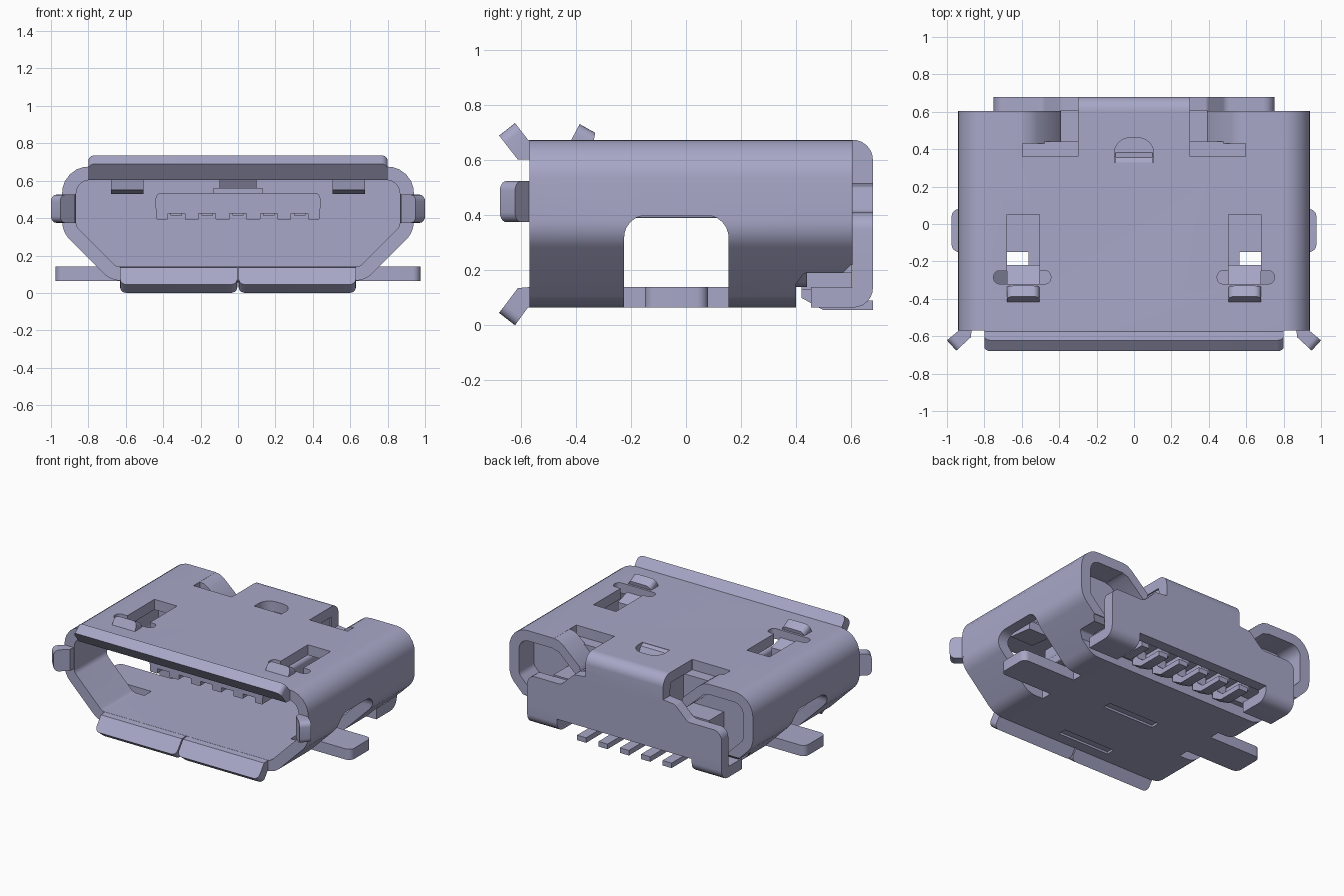
import bpy, bmesh, math
from mathutils import Vector

if "Cube" in bpy.data.objects:
    bpy.data.objects.remove(bpy.data.objects["Cube"], do_unlink=True)

mat = bpy.data.materials.new("lavender_grey")
mat.use_nodes = True
COLOUR = (0.39, 0.39, 0.58, 1)
mat.diffuse_color = COLOUR
mat.node_tree.nodes["Principled BSDF"].inputs["Base Color"].default_value = COLOUR
parts = []


def fillet(pts, seg=6):
    """Round every profile corner that carries a radius as third value."""
    out = []
    for i, p in enumerate(pts):
        c = Vector(p[:2])
        if len(p) < 3:
            out.append(c)
            continue
        a = (Vector(pts[i - 1][:2]) - c).normalized()
        b = (Vector(pts[(i + 1) % len(pts)][:2]) - c).normalized()
        half = a.angle(b) / 2
        mid = c + (a + b).normalized() * (p[2] / math.sin(half))
        s = c + a * (p[2] / math.tan(half)) - mid
        e = c + b * (p[2] / math.tan(half)) - mid
        for k in range(seg + 1):
            t = k / seg
            d = (s * (1 - t) + e * t).normalized()
            out.append(mid + d * p[2])
    return out


def prism(name, pts, a, b, axis="y", tip=False):
    """Extrude a profile along an axis; tip rounds the free end (points 2 and 3)."""
    prof = fillet(pts)
    n = len(prof)
    place = {"x": lambda u, v, w: (w, u, v),
             "y": lambda u, v, w: (u, w, v),
             "z": lambda u, v, w: (u, v, w)}[axis]
    bm = bmesh.new()
    caps = [[bm.verts.new(place(p[0], p[1], w)) for p in prof] for w in (a, b)]
    for c in caps:
        bm.faces.new(c)
    for i in range(n):
        j = (i + 1) % n
        bm.faces.new((caps[0][i], caps[0][j], caps[1][j], caps[1][i]))
    bmesh.ops.recalc_face_normals(bm, faces=bm.faces)
    if tip:
        edges = [bm.edges.get((c[2], c[3])) for c in caps]
        bmesh.ops.bevel(bm, geom=edges, offset=0.035, segments=5,
                        profile=0.5, affect="EDGES")
    me = bpy.data.meshes.new(name)
    bm.to_mesh(me)
    bm.free()
    me.materials.append(mat)
    ob = bpy.data.objects.new(name, me)
    bpy.context.collection.objects.link(ob)
    parts.append(ob)
    return ob


def box(name, x0, x1, y0, y1, z0, z1, r=None):
    c = [(x0, z0), (x1, z0), (x1, z1), (x0, z1)]
    return prism(name, [p + (r,) for p in c] if r else c, y0, y1)


def cut(target, cutter):
    """Subtract the cutter and throw it away."""
    m = target.modifiers.new("cut", "BOOLEAN")
    m.operation, m.solver, m.object = "DIFFERENCE", "EXACT", cutter
    bpy.context.view_layer.objects.active = target
    bpy.ops.object.modifier_apply(modifier=m.name)
    parts.remove(cutter)
    bpy.data.objects.remove(cutter, do_unlink=True)


def both(half):
    """Close a right-half profile by mirroring it across x = 0."""
    return half + [(-p[0],) + tuple(p[1:]) for p in reversed(half)]


def sided(s, a, b):
    return (a, b) if s > 0 else (-b, -a)


SIDES = ((1, "left"), (-1, "right"))
PINS = [i * 0.165 for i in range(-2, 3)]

# Hollow metal shell
INNER = [(0.65, 0.14, 0.05), (0.865, 0.355, 0.05), (0.865, 0.603, 0.07)]
shell = prism("shell", both([(0.68, 0.065, 0.14), (0.94, 0.325, 0.14),
                             (0.94, 0.675, 0.14)]), -0.57, 0.605)
cut(shell, prism("cutter", both(INNER), -1, 1))

# Rear underside opening
cut(shell, prism("cutter", [(0.40, -0.1), (1, -0.1), (1, 0.22), (0.60, 0.22),
                            (0.57, 0.19), (0.43, 0.19, 0.02), (0.40, 0.15)],
                 -1.2, 1.2, "x"))
for s, side in SIDES:
    # Side window with slots around the foot
    cut(shell, prism("cutter", [(-0.225, -0.1), (0.155, -0.1), (0.155, 0.40, 0.08),
                                (-0.225, 0.40, 0.08)], *sided(s, 0.565, 1.2), "x"))
    # Latch opening, its cross slot and the rear notch in the roof
    for x0, x1, y0, y1, r in ((0.505, 0.68, -0.31, 0.05, 0.003),
                              (0.445, 0.75, -0.32, -0.25, 0.03),
                              (0.30, 0.595, 0.36, 0.70, 0.003)):
        cut(shell, prism("cutter", [(s * x, y, r) for x, y in
                                    ((x0, y0), (x1, y0), (x1, y1), (x0, y1))],
                         0.5, 0.8, "z"))
# D-shaped roof hole
cut(shell, prism("cutter", [(-0.105, 0.33), (0.105, 0.33), (0.105, 0.46, 0.08),
                            (-0.105, 0.46, 0.08)], 0.5, 0.8, "z"))
# Shallow slots under the floor
for y in (-0.03, -0.47):
    cut(shell, box("cutter", -0.2, 0.2, y - 0.03, y + 0.03, 0.0, 0.08))

# Flared lips around the mouth
prism("top_lip", [(-0.56, 0.603), (-0.612, 0.603), (-0.68, 0.69), (-0.622, 0.736),
                  (-0.575, 0.675), (-0.56, 0.675)], -0.80, 0.80, "x", tip=True)
for s, side in SIDES:
    prism("bottom_lip_" + side,
          [(-0.56, 0.14), (-0.612, 0.135), (-0.68, 0.045), (-0.622, 0.0),
           (-0.575, 0.065), (-0.56, 0.065)], *sided(s, 0.004, 0.63), "x", tip=True)
    prism("side_lip_" + side,
          [(s * x, y) for x, y in ((0.868, -0.56), (0.872, -0.605), (0.95, -0.677),
                                   (1.0, -0.622), (0.94, -0.572), (0.94, -0.56))],
          0.375, 0.525, "z", tip=True)

    # Solder foot
    prism("foot_" + side,
          [(s * 0.55, -0.15), (s * 0.975, -0.15, 0.04), (s * 0.975, 0.08, 0.04),
           (s * 0.55, 0.08)], 0.065, 0.14, "z")

    # Latch hook poking through the roof
    prism("latch_" + side,
          [(-0.40, 0.55), (-0.425, 0.66), (-0.387, 0.732), (-0.33, 0.70),
           (-0.345, 0.63), (-0.22, 0.59), (-0.22, 0.53)],
          *sided(s, 0.505, 0.68), "x", tip=True)

    # Roof wing bent down inside the rear notch
    prism("rear_wing_" + side,
          [(s * x, z) for x, z in ((0.60, 0.675), (0.56, 0.668), (0.52, 0.64),
                                   (0.40, 0.53), (0.39, 0.50), (0.43, 0.47),
                                   (0.56, 0.59), (0.60, 0.60))], 0.43, 0.605)

    # Rear leg wrapping under the body
    prism("rear_leg_" + side,
          [(0.455, 0.065), (0.68, 0.065, 0.07), (0.68, 0.21), (0.605, 0.21),
           (0.605, 0.14), (0.455, 0.14)], *sided(s, 0.52, 0.75), "x")

# Rear cover folded down from the roof
prism("rear_cover_bend", [(0.60, 0.603), (0.605, 0.50), (0.68, 0.50),
                          (0.68, 0.675, 0.073), (0.60, 0.675)], -0.30, 0.30, "x")
prism("rear_cover", both([(0.52, 0.16), (0.52, 0.20), (0.75, 0.20), (0.75, 0.41, 0.06),
                          (0.49, 0.41, 0.05), (0.39, 0.505, 0.03), (0.30, 0.515),
                          (0.30, 0.56)]), 0.605, 0.68)

# Plastic insert inside the shell
prism("insert_wall", both(INNER), 0.36, 0.44)
box("insert_rear", -0.60, 0.60, 0.43, 0.604, 0.19, 0.42)
box("insert_neck", -0.29, 0.29, 0.43, 0.604, 0.40, 0.603)
for i in range(6):
    x = (i - 2.5) * 0.165
    box("insert_rib", x - 0.03, x + 0.03, 0.42, 0.604, 0.13, 0.20)

# Contact tongue with teeth between the contacts
box("tongue", -0.44, 0.44, -0.35, 0.37, 0.425, 0.535, 0.03)
for i in range(6):
    x = (i - 2.5) * 0.165
    w0, w1 = (x - 0.037, x + 0.037)
    if i == 0:
        w0 = -0.435
    if i == 5:
        w1 = 0.435
    box("tongue_tooth", w0, w1, -0.35, 0.37, 0.39, 0.45, 0.008)
box("tongue_key", -0.13, 0.13, 0.28, 0.37, 0.53, 0.56)
# Roof tongue folded down at the D-shaped hole
prism("roof_catch", [(0.30, 0.605), (0.34, 0.54), (0.40, 0.57), (0.355, 0.66),
                     (0.325, 0.675), (0.30, 0.675)], -0.10, 0.10, "x")

# Contacts and solder pins
for x in PINS:
    box("contact", x - 0.03, x + 0.03, -0.33, 0.37, 0.415, 0.44)
    prism("solder_pin", [(0.42, 0.20), (0.42, 0.10), (0.50, 0.055), (0.68, 0.055),
                         (0.68, 0.09), (0.52, 0.09), (0.47, 0.13), (0.47, 0.20)],
          x - 0.035, x + 0.035, "x")

# Smooth the bends, keep the edges sharp
bpy.ops.object.select_all(action="DESELECT")
for ob in parts:
    ob.select_set(True)
bpy.context.view_layer.objects.active = shell
bpy.ops.object.shade_smooth_by_angle(angle=math.radians(30))
